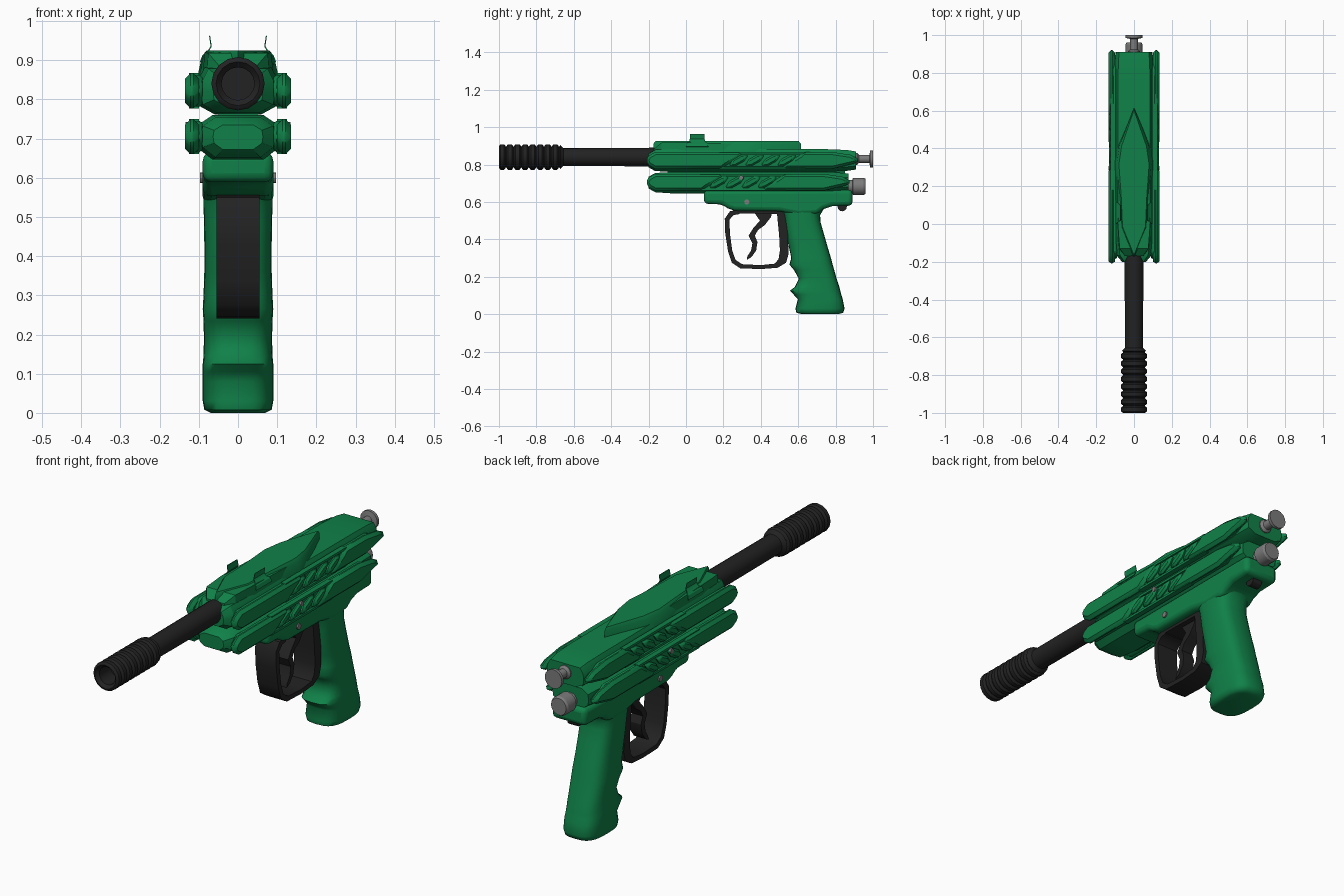
import bpy, bmesh, math
from mathutils import Vector


def material(name, rgb):
    m = bpy.data.materials.new(name)
    m.diffuse_color = (*rgb, 1)
    return m


GREEN = material("green_shell", (0.005, 0.22, 0.065))
BLACK = material("black_metal", (0.016, 0.016, 0.017))
GREY = material("grey_steel", (0.2, 0.2, 0.2))


def finish(name, bm, mat, bevel=0, mirror=False, angle=30, segs=1):
    bmesh.ops.recalc_face_normals(bm, faces=bm.faces)
    me = bpy.data.meshes.new(name)
    bm.to_mesh(me)
    bm.free()
    me.materials.append(mat)
    ob = bpy.data.objects.new(name, me)
    bpy.context.collection.objects.link(ob)
    bpy.ops.object.select_all(action='DESELECT')
    ob.select_set(True)
    bpy.context.view_layer.objects.active = ob
    bpy.ops.object.shade_smooth_by_angle(angle=math.radians(angle))
    if bevel:
        b = ob.modifiers.new("bevel", 'BEVEL')
        b.width, b.segments, b.limit_method = bevel, segs, 'ANGLE'
    if mirror:
        ob.modifiers.new("mirror", 'MIRROR')
    return ob


def loft(name, rings, mat, **kw):
    """Skin a list of equal-length point rings and cap both ends."""
    bm = bmesh.new()
    vs = [[bm.verts.new(p) for p in r] for r in rings]
    n = len(vs[0])
    for a, b in zip(vs, vs[1:]):
        for i in range(n):
            j = (i + 1) % n
            bm.faces.new((a[i], a[j], b[j], b[i]))
    bm.faces.new(vs[0])
    bm.faces.new(vs[-1])
    return finish(name, bm, mat, **kw)


def prism(name, pts, x0, x1, mat, **kw):
    """Extrude a (y, z) outline along x."""
    return loft(name, [[(x, y, z) for y, z in pts] for x in (x0, x1)], mat, **kw)


def lathe(name, prof, z, mat, sides=16, **kw):
    """Turn a (y, radius) profile around a lengthwise axis at height z."""
    rings = [[(r * math.cos(2 * math.pi * i / sides), y,
               z + r * math.sin(2 * math.pi * i / sides)) for i in range(sides)]
             for y, r in prof]
    return loft(name, rings, mat, **kw)


def pin(name, y, z, r, x, mat):
    a = [2 * math.pi * i / 12 for i in range(12)]
    prism(name, [(y + r * math.cos(t), z + r * math.sin(t)) for t in a], -x, x, mat)


# Barrel and ribbed muzzle with an open bore
lathe("barrel", [(-0.7, 0.048), (-0.1, 0.05)], 0.84, BLACK)
muzzle = [(-0.9, 0.042), (-0.985, 0.042), (-1.0, 0.056)]
for i in range(8):
    y = -1.0 + i * 0.0405
    muzzle += [(y + 0.003, 0.063), (y + 0.008, 0.068), (y + 0.028, 0.068),
               (y + 0.033, 0.063), (y + 0.036, 0.057), (y + 0.04, 0.057)]
muzzle += [(-0.672, 0.064), (-0.655, 0.048)]
lathe("muzzle", muzzle, 0.84, BLACK)


# Upper and lower bodies: faceted sections with a pinched nose
def body(name, half, stations):
    full = half + [(-x, z) for x, z in reversed(half)]
    zc = sum(z for _, z in half) / len(half)
    loft(name, [[(x * sx, y, zc + (z - zc) * sz) for x, z in full]
                for y, sx, sz in stations], GREEN)


body("upper_body", [(0.06, 0.762), (0.102, 0.785), (0.106, 0.82), (0.102, 0.85), (0.085, 0.882)],
     [(-0.2, 0.6, 0.6), (-0.165, 0.88, 0.95), (-0.08, 1, 1), (0.75, 1, 1), (0.86, 0.97, 0.93), (0.91, 0.92, 0.8)])
body("lower_body", [(0.065, 0.646), (0.102, 0.675), (0.106, 0.705), (0.102, 0.735), (0.065, 0.76)],
     [(-0.2, 0.6, 0.55), (-0.165, 0.88, 0.9), (-0.08, 1, 1), (0.78, 1, 1), (0.87, 0.9, 0.85)])
prism("body_joint", [(-0.1, 0.74), (0.85, 0.74), (0.85, 0.78), (-0.1, 0.78)], -0.05, 0.05, GREEN)

# Raised top rail, pointed at both ends
plan = [(0, -0.175), (0.07, -0.02), (0.078, 0.15), (0.092, 0.32), (0.075, 0.42), (0, 0.615),
        (-0.075, 0.42), (-0.092, 0.32), (-0.078, 0.15), (-0.07, -0.02)]
loft("top_rail", [[(x * s, 0.2 + (y - 0.2) * t, z) for x, y in plan]
                  for z, s, t in ((0.86, 1.12, 1), (0.91, 1.0, 1), (0.925, 0.87, 0.97))], GREEN)
loft("nose_cover", [[(-w, y, 0.86), (w, y, 0.86), (w * 0.95, y, t), (-w * 0.95, y, t)]
                    for y, w, t in ((-0.17, 0.05, 0.885), (-0.13, 0.08, 0.918), (0.0, 0.09, 0.92), (0.3, 0.09, 0.91))],
     GREEN)


# Side plates: base strip, pointed front and rear panels, slanted lozenges
def side_plates(tag, zc, rear, first):
    h = 0.045
    last = first + 3 * 0.086
    prism(tag + "_side_strip", [(-0.19, zc), (-0.15, zc + 0.04), (rear - 0.12, zc + 0.04), (rear - 0.03, zc),
          (rear - 0.12, zc - 0.04), (-0.15, zc - 0.04)], 0.09, 0.118, GREEN, bevel=0.008, mirror=True)
    prism(tag + "_front_panel", [(-0.215, zc), (-0.2, zc + 0.025), (-0.165, zc + h), (first, zc + h),
          (first + 0.03, zc + 0.034), (first - 0.07, zc - 0.03), (first - 0.09, zc - h), (-0.165, zc - h),
          (-0.2, zc - 0.025)], 0.1, 0.135, GREEN, bevel=0.014, mirror=True)
    prism(tag + "_rear_panel", [(last + 0.09, zc + h), (rear - 0.15, zc + h), (rear - 0.05, zc + 0.03),
          (rear, zc + 0.005), (rear - 0.02, zc - 0.015), (rear - 0.15, zc - h), (last, zc - h),
          (last - 0.03, zc - 0.035), (last + 0.07, zc + 0.028)], 0.1, 0.135, GREEN, bevel=0.014, mirror=True)
    for k, s in (("upper", 1), ("lower", -1)):
        prism(f"{tag}_{k}_edge", [(first - 0.1, zc + s * h), (last + 0.1, zc + s * h),
              (last + 0.1, zc + s * 0.034), (first - 0.1, zc + s * 0.034)], 0.1, 0.125, GREEN, mirror=True)
    for i in range(4):
        y = first + i * 0.086
        pts = [(-0.052, -0.03), (-0.015, -0.03), (0.03, -0.005), (0.055, 0.03), (0.015, 0.03), (-0.03, 0.005)]
        prism(f"{tag}_lozenge_{i + 1}", [(y + a, zc + b) for a, b in pts], 0.1, 0.133, GREEN,
              bevel=0.009, mirror=True)


side_plates("upper", 0.822, 0.93, 0.28)
side_plates("lower", 0.705, 0.885, 0.175)

# Curved sight tabs on top
tab = [(0.094, 0.895, 0.0, 0.12), (0.088, 0.912, 0.005, 0.115), (0.074, 0.923, 0.018, 0.102),
       (0.067, 0.935, 0.02, 0.1), (0.071, 0.962, 0.022, 0.098)]
loft("sight_tab", [[(x, a, z), (x, b, z), (x + 0.003, b, z + 0.001), (x + 0.003, a, z + 0.001)]
                   for x, z, a, b in tab], GREEN, mirror=True)

# Grip frame beneath the bodies
prism("grip_frame", [(0.096, 0.665), (0.096, 0.59), (0.19, 0.587), (0.225, 0.565), (0.26, 0.553), (0.5, 0.55),
      (0.6, 0.53), (0.7, 0.535), (0.735, 0.562), (0.78, 0.577), (0.89, 0.58), (0.89, 0.665)],
      -0.09, 0.09, GREEN, bevel=0.022, segs=3, angle=40)

# Rounded grip with finger grooves: (z, front y, back y, half width)
levels = [(0.0, 0.62, 0.815, 0.07), (0.008, 0.59, 0.84, 0.086), (0.03, 0.585, 0.848, 0.09),
          (0.08, 0.598, 0.838, 0.09), (0.105, 0.575, 0.83, 0.09), (0.125, 0.555, 0.825, 0.09),
          (0.145, 0.582, 0.82, 0.088), (0.19, 0.603, 0.805, 0.087), (0.235, 0.578, 0.793, 0.088),
          (0.265, 0.553, 0.784, 0.09), (0.3, 0.563, 0.775, 0.088), (0.36, 0.55, 0.757, 0.086),
          (0.43, 0.535, 0.737, 0.086), (0.49, 0.527, 0.72, 0.087), (0.53, 0.52, 0.717, 0.088),
          (0.56, 0.505, 0.735, 0.088), (0.6, 0.48, 0.78, 0.086)]


def squircle(z, f, b, w, n=24):
    def c(v):
        return math.copysign(abs(v) ** 0.65, v)
    return [(w * c(math.cos(t)), (f + b) / 2 + (b - f) / 2 * c(math.sin(t)), z)
            for t in (2 * math.pi * i / n for i in range(n))]


loft("grip", [squircle(*l) for l in levels], GREEN, angle=60)

# Trigger guard: outer and inner line swept as a flat band
guard = [(0.285, 0.56, 0.285, 0.535), (0.235, 0.55, 0.255, 0.53), (0.207, 0.51, 0.232, 0.505),
         (0.21, 0.43, 0.235, 0.43), (0.225, 0.335, 0.247, 0.34), (0.245, 0.275, 0.265, 0.29),
         (0.29, 0.245, 0.3, 0.267), (0.4, 0.241, 0.4, 0.262), (0.49, 0.248, 0.475, 0.27),
         (0.535, 0.275, 0.495, 0.295), (0.548, 0.32, 0.502, 0.34), (0.545, 0.42, 0.498, 0.42),
         (0.54, 0.5, 0.49, 0.5), (0.54, 0.56, 0.485, 0.56)]
loft("trigger_guard", [[(-0.055, a, b), (0.055, a, b), (0.055, c, d), (-0.055, c, d)] for a, b, c, d in guard],
     BLACK, angle=40)
prism("guard_top", [(0.25, 0.56), (0.25, 0.54), (0.5, 0.535), (0.5, 0.56)], -0.055, 0.055, BLACK)

# Curved trigger
prism("trigger", [(0.36, 0.55), (0.46, 0.55), (0.455, 0.52), (0.42, 0.475), (0.385, 0.45), (0.368, 0.42),
      (0.382, 0.385), (0.375, 0.34), (0.35, 0.305), (0.325, 0.29), (0.328, 0.31), (0.348, 0.34), (0.355, 0.38),
      (0.335, 0.42), (0.36, 0.46), (0.395, 0.5)], -0.03, 0.03, BLACK)

# Rear cocking knob, lower end cap, pins
lathe("cocking_knob", [(0.85, 0.032), (0.915, 0.032), (0.925, 0.021), (0.98, 0.021), (0.985, 0.045), (1.0, 0.045)],
      0.83, GREY)
lathe("rear_cap", [(0.84, 0.035), (0.89, 0.035), (0.892, 0.046), (0.95, 0.046), (0.96, 0.04)], 0.683, GREY)
pin("frame_pin", 0.325, 0.6, 0.014, 0.097, GREY)
pin("body_pin", 0.295, 0.73, 0.012, 0.134, GREY)
pin("rear_screw", 0.835, 0.575, 0.025, 0.025, BLACK)
